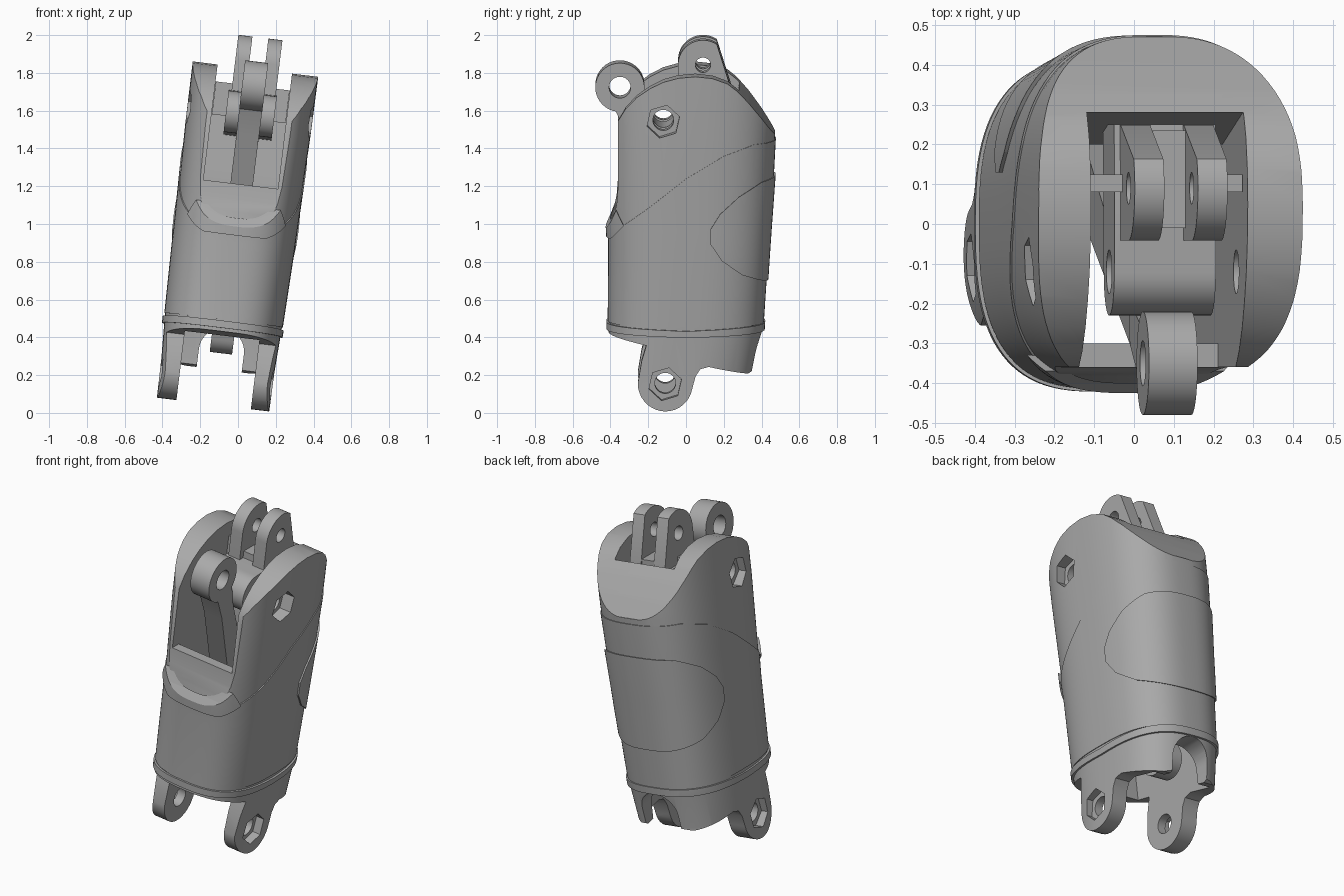
import bpy, bmesh, math
from mathutils import Matrix, Vector
from mathutils.geometry import convex_hull_2d

cube = bpy.data.objects.get("Cube")
if cube:
    bpy.data.objects.remove(cube, do_unlink=True)

grey = bpy.data.materials.new("plain_grey")
grey.use_nodes = True
GREY = (0.4, 0.4, 0.4, 1)
grey.diffuse_color = GREY
grey.node_tree.nodes["Principled BSDF"].inputs["Base Color"].default_value = GREY

MID = -0.012  # centre plane between the two arms
parts = []


def make(name, bm):
    bmesh.ops.recalc_face_normals(bm, faces=bm.faces)
    mesh = bpy.data.meshes.new(name)
    bm.to_mesh(mesh)
    bm.free()
    mesh.materials.append(grey)
    obj = bpy.data.objects.new(name, mesh)
    bpy.context.scene.collection.objects.link(obj)
    return obj


def loft(name, rings):
    """Closed skin through rings of equal length."""
    bm = bmesh.new()
    rows = [[bm.verts.new(p) for p in ring] for ring in rings]
    n = len(rows[0])
    for a, b in zip(rows, rows[1:]):
        for i in range(n):
            j = (i + 1) % n
            bm.faces.new((a[i], a[j], b[j], b[i]))
    bm.faces.new(rows[0])
    bm.faces.new(rows[-1])
    return make(name, bm)


def prism(name, pts, x0=-0.6, x1=0.6):
    """Side profile (y, z) extruded across x."""
    return loft(name, [[(x, y, z) for y, z in pts] for x in (x0, x1)])


def circle(y, z, r, n=40, turn=0.0):
    return [(y + r * math.cos(turn + math.tau * i / n),
             z + r * math.sin(turn + math.tau * i / n)) for i in range(n)]


def hull(pts):
    return [pts[i] for i in convex_hull_2d([Vector(p) for p in pts])]


def box(name, x0, x1, y0, y1, z0, z1):
    return prism(name, [(y0, z0), (y1, z0), (y1, z1), (y0, z1)], x0, x1)


def boolean(obj, other, op="DIFFERENCE"):
    mod = obj.modifiers.new(op, "BOOLEAN")
    mod.operation, mod.solver, mod.object = op, "EXACT", other
    bpy.context.view_layer.objects.active = obj
    bpy.ops.object.modifier_apply(modifier=mod.name)
    bpy.data.objects.remove(other, do_unlink=True)


def casing(name, off=0.0):
    """Rounded-box tube: height, right x, left x, front y, back y, front power."""
    levels = [(-0.1, -0.313, 0.284, -0.41, 0.36, 2.8), (0.24, -0.316, 0.287, -0.41, 0.365, 2.8),
              (0.44, -0.324, 0.296, -0.41, 0.405, 2.8), (0.9, -0.332, 0.31, -0.407, 0.435, 2.8),
              (1.0, -0.333, 0.312, -0.412, 0.442, 2.8), (1.25, -0.338, 0.318, -0.412, 0.46, 2.9),
              (1.5, -0.342, 0.324, -0.412, 0.473, 3.0), (2.0, -0.343, 0.328, -0.412, 0.473, 3.0)]
    rings, n = [], 96
    for z, x0, x1, f, b, front in levels:
        ring = []
        for i in range(n):
            c, s = math.cos(math.tau * i / n), math.sin(math.tau * i / n)
            power = 2 / (front if s < 0 else 2.7)
            ring.append(((x0 + x1) / 2 + ((x1 - x0) / 2 + off) * math.copysign(abs(c) ** power, c),
                         (f + b) / 2 + ((b - f) / 2 + off) * math.copysign(abs(s) ** power, s), z))
        rings.append(ring)
    return loft(name, rings)


PIVOT = (-0.12, 1.585)
EAR = (-0.11, 0.18)
FORK = (0.09, 1.862)

# Main housing: tube trimmed to the side profile with arms on top and ears below
ear_arc = [(EAR[0] + 0.145 * math.cos(a), EAR[1] + 0.145 * math.sin(a))
           for a in [math.radians(180 + 10 * i) for i in range(18)]]
outline = ([(-0.5, 0.43), (-0.4, 0.425), (-0.21, 0.385), (-0.235, 0.3)] + ear_arc +
           [(0.05, 0.22), (0.075, 0.26), (0.12, 0.272), (0.2, 0.253), (0.33, 0.222),
            (0.358, 0.235), (0.42, 0.44), (0.6, 0.5), (0.6, 1.48), (0.47, 1.49),
            (0.4, 1.59), (0.33, 1.68), (0.27, 1.745), (0.22, 1.785), (0.14, 1.815),
            (0.05, 1.825), (-0.04, 1.817), (-0.12, 1.795), (-0.19, 1.76),
            (-0.26, 1.71), (-0.32, 1.645), (-0.36, 1.575), (-0.36, 1.22),
            (-0.367, 1.13), (-0.382, 1.06), (-0.403, 0.995), (-0.425, 0.945), (-0.5, 0.93)])
body = casing("housing")
boolean(body, prism("profile", outline), "INTERSECT")
# Cavity with a back wall that leans forward behind the link bar
cavity = [(-0.3, -0.2), (0.28, -0.2), (0.28, 0.6), (0.2, 0.95), (0.2, 1.3), (0.28, 1.72),
          (0.28, 2.1), (-0.6, 2.1), (-0.6, 1.21), (-0.3, 1.21)]
boolean(body, prism("cavity", cavity, -0.21, 0.187))
# Arched notch at the lower back
arch = [(-0.125, 0.1), (0.115, 0.1)] + [
    (-0.005 + 0.12 * math.cos(a), 0.32 + 0.12 * math.sin(a))
    for a in [math.pi * i / 16 for i in range(17)]]
boolean(body, loft("notch", [[(x, y, z) for x, z in arch] for y in (0.2, 0.6)]))
# Bolt holes with hexagonal recesses on both sides
for (y, z), depth in ((PIVOT, 0.265), (EAR, 0.25)):
    boolean(body, prism("bolt_hole", circle(y, z, 0.055)))
    for s in (-1, 1):
        boolean(body, prism("hex_recess", circle(y, z, 0.09, 6, 0.3),
                            *sorted((MID + s * depth, MID + s * 0.6))))
parts.append(body)

# Thin raised cover plates around the housing
plates = {
    "lower_sleeve": (0.005, [(-0.6, 0.49), (0.6, 0.48), (0.6, 1.46), (0.36, 1.455),
                             (0.2, 1.4), (0, 1.28), (-0.2, 1.12), (-0.38, 0.985),
                             (-0.42, 0.935), (-0.6, 0.92)]),
    "front_lip": (0.014, [(-0.6, 0.925), (-0.4, 0.94), (-0.33, 1.02), (-0.37, 1.1),
                          (-0.4, 1.03), (-0.425, 0.985), (-0.6, 0.96)]),
    "bottom_band": (0.012, [(-0.6, 0.45), (0, 0.43), (0.6, 0.445), (0.6, 0.49), (0, 0.465), (-0.6, 0.49)]),
    "back_plate": (0.014, [(0.6, 0.69), (0.43, 0.71), (0.3, 0.76), (0.19, 0.84), (0.13, 0.93),
                           (0.13, 1.01), (0.18, 1.09), (0.28, 1.18), (0.4, 1.25), (0.6, 1.29)]),
}
for name, (off, pts) in plates.items():
    plate = casing(name, off)
    boolean(plate, prism("plate_outline", pts), "INTERSECT")
    boolean(plate, casing("plate_core", -0.012))
    parts.append(plate)

# Rocker: hub on the pivot bolt carrying a two-lug fork with sloping backs
rocker = prism("rocker", hull(circle(*PIVOT, 0.11) + [(0.25, 1.46), (0.25, 1.69), (0, 1.7)]), -0.135, 0.122)
lug = hull([p for p in circle(*FORK, 0.132, 64) if p[0] < 0.17] +
           [(-0.042, 1.62), (0.249, 1.7), (0.249, 1.6)])
for x0, x1 in ((-0.12, -0.045), (0.04, 0.115)):
    boolean(rocker, prism("lug", lug, x0, x1), "UNION")
boolean(rocker, box("web", -0.06, 0.06, -0.01, 0.235, 1.6, 1.74), "UNION")
boolean(rocker, box("cross_plate", -0.208, 0.185, 0.08, 0.125, 1.56, 1.735), "UNION")
boolean(rocker, prism("lug_hole", circle(*FORK, 0.04)))
boolean(rocker, prism("pivot_hole", circle(*PIVOT, 0.055)))
parts.append(rocker)

# Link bar: ring outside the front, bar sloping back down through the cavity
link = prism("link_bar", circle(-0.35, 1.735, 0.13), -0.068, 0.055)
path = [(-0.35, 1.735, 0.075), (-0.26, 1.5, 0.055), (0.14, 0.41, 0.1)]
for i, (a, b) in enumerate(zip(path, path[1:])):
    boolean(link, prism("segment", hull(circle(*a) + circle(*b)), -0.067 + i * 0.001, 0.054 - i * 0.001), "UNION")
boolean(link, prism("ring_hole", circle(-0.35, 1.735, 0.057)))
parts.append(link)

# Lean the whole assembly sideways and shade it
lean = Matrix.Translation((0, 0, 1)) @ Matrix.Rotation(math.radians(7), 4, "Y") @ Matrix.Translation((0, 0, -1))
bpy.ops.object.select_all(action="DESELECT")
for obj in parts:
    obj.data.transform(lean)
    obj.select_set(True)
bpy.context.view_layer.objects.active = body
bpy.ops.object.shade_smooth_by_angle(angle=math.radians(30))
